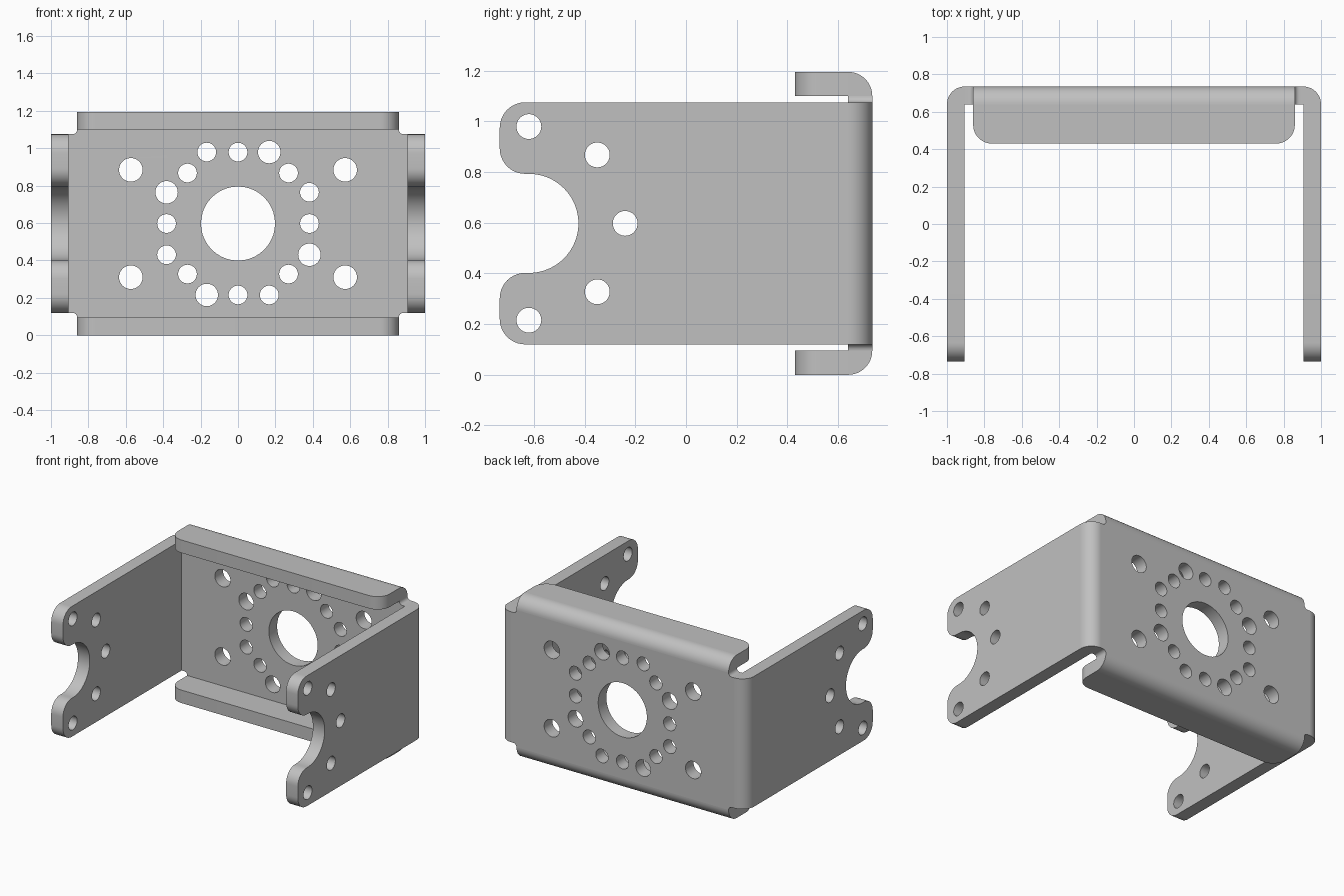
import bpy
import bmesh
from math import cos, sin, radians
from mathutils import Matrix, Vector

cube = bpy.data.objects.get("Cube")
if cube:
    bpy.data.objects.remove(cube, do_unlink=True)

# Main dimensions
MID = 0.5975        # mid height
T = 0.095           # sheet thickness
IN_X = 1 - T        # inner face of the arms
BACK = 0.735        # rear face
IN_Y = BACK - T     # inner face of the back plate
HALF = 0.4775       # half height of the arms
FLANGE_X = 0.86     # half width of the flanges
FLANGE_Z = MID - T  # inner face of the flanges, from mid height

steel = bpy.data.materials.new("grey_metal")
steel.use_nodes = True
grey = (0.53, 0.53, 0.53, 1)
steel.diffuse_color = grey
steel.node_tree.nodes["Principled BSDF"].inputs["Base Color"].default_value = grey

X, Y, Z = Vector((1, 0, 0)), Vector((0, 1, 0)), Vector((0, 0, 1))


def arc(cx, cy, r, a, b, n=10):
    """Points along an arc from angle a to b, in degrees."""
    angles = [radians(a + (b - a) * i / n) for i in range(n + 1)]
    return [(cx + r * cos(t), cy + r * sin(t)) for t in angles]


def hole(cx, cy, r):
    return arc(cx, cy, r, 0, 360, 40)[:-1]


def plate(name, outline, u, v, start, end, holes=()):
    """Extrude a pierced outline in the u-v plane, between two offsets along its normal."""
    curve = bpy.data.curves.new(name, "CURVE")
    curve.dimensions = "2D"
    curve.fill_mode = "BOTH"
    curve.extrude = abs(end - start) / 2
    for loop in [outline, *holes]:
        spline = curve.splines.new("POLY")
        spline.points.add(len(loop) - 1)
        for point, (a, b) in zip(spline.points, loop):
            point.co = (a, b, 0, 1)
        spline.use_cyclic_u = True
    temp = bpy.data.objects.new(name + "_outline", curve)
    bpy.context.collection.objects.link(temp)
    deps = bpy.context.evaluated_depsgraph_get()
    mesh = bpy.data.meshes.new_from_object(temp.evaluated_get(deps))
    bpy.data.objects.remove(temp, do_unlink=True)
    bpy.data.curves.remove(curve)

    w = u.cross(v)
    turn = Matrix((u, v, w)).transposed().to_4x4()
    place = Matrix.Translation(Z * MID + w * (start + end) / 2)
    mesh.transform(place @ turn)
    bm = bmesh.new()
    bm.from_mesh(mesh)
    bmesh.ops.remove_doubles(bm, verts=bm.verts, dist=1e-5)
    bmesh.ops.recalc_face_normals(bm, faces=bm.faces)
    bm.to_mesh(mesh)
    bm.free()
    mesh.shade_smooth()
    mesh.set_sharp_from_angle(angle=radians(30))
    mesh.materials.clear()
    mesh.materials.append(steel)
    obj = bpy.data.objects.new(name, mesh)
    bpy.context.collection.objects.link(obj)
    return obj


# Back plate with small corner reliefs beside the flanges
relief = FLANGE_Z - HALF
quarter = [(IN_X, HALF)] + arc(FLANGE_X + relief, FLANGE_Z, relief, -90, -180, 6)
upper = quarter + [(-x, z) for x, z in reversed(quarter)]
outline = upper + [(-x, -z) for x, z in upper]

# Bolt pattern: centre bore, ring of holes, offset pairs, four outer holes
holes = [hole(0, 0, 0.198)]
holes += [hole(x, z, 0.05) for x, z in arc(0, 0, 0.382, 0, 360, 8)[:-1]]
for turn in range(4):
    c, s = round(cos(radians(90 * turn))), round(sin(radians(90 * turn)))
    for x, r in ((0.167, 0.06), (-0.167, 0.05)):
        z = 0.382
        holes.append(hole(x * c - z * s, x * s + z * c, r))
holes += [hole(x, z, 0.063) for x in (-0.573, 0.573) for z in (-0.287, 0.287)]
plate("back_plate", outline, X, Z, -BACK, -IN_Y, holes)

# Side arms: two rounded tabs around a round notch
half_arm = [(IN_Y, HALF)]
half_arm += arc(-0.635, HALF - 0.1, 0.1, 90, 180)
half_arm += arc(-0.635, 0.2955, 0.1, 180, 270)
half_arm += arc(-0.62, 0, 0.1955, 90, 0, 20)
arm = half_arm + [(y, -z) for y, z in reversed(half_arm[:-1])]
arm_holes = [hole(-0.24, 0, 0.049)]
for s in (-1, 1):
    arm_holes += [hole(-0.62, s * 0.382, 0.049), hole(-0.35, s * 0.27, 0.049)]

for side, s in (("left", 1), ("right", -1)):
    plate(side + "_arm", arm, Y, Z, s * IN_X, s, arm_holes)
    # Rounded bend from the arm to the back plate
    bend = [(IN_X, IN_Y)] + arc(IN_X, IN_Y, T, 0, 90, 14)
    plate(side + "_bend", [(s * x, y) for x, y in bend], X, Y, -HALF, HALF)

# Top and bottom flanges with rounded front corners
flange = [(FLANGE_X, IN_Y), (-FLANGE_X, IN_Y)]
flange += arc(0.1 - FLANGE_X, 0.53, 0.1, 180, 270)
flange += arc(FLANGE_X - 0.1, 0.53, 0.1, 270, 360)
for level, s in (("top", 1), ("bottom", -1)):
    plate(level + "_flange", flange, X, Y, s * FLANGE_Z, s * MID)
    # Rounded bend from the flange to the back plate
    bend = [(IN_Y, FLANGE_Z)] + arc(IN_Y, FLANGE_Z, T, 0, 90, 14)
    plate(level + "_bend", [(y, s * z) for y, z in bend], Y, Z, -FLANGE_X, FLANGE_X)
